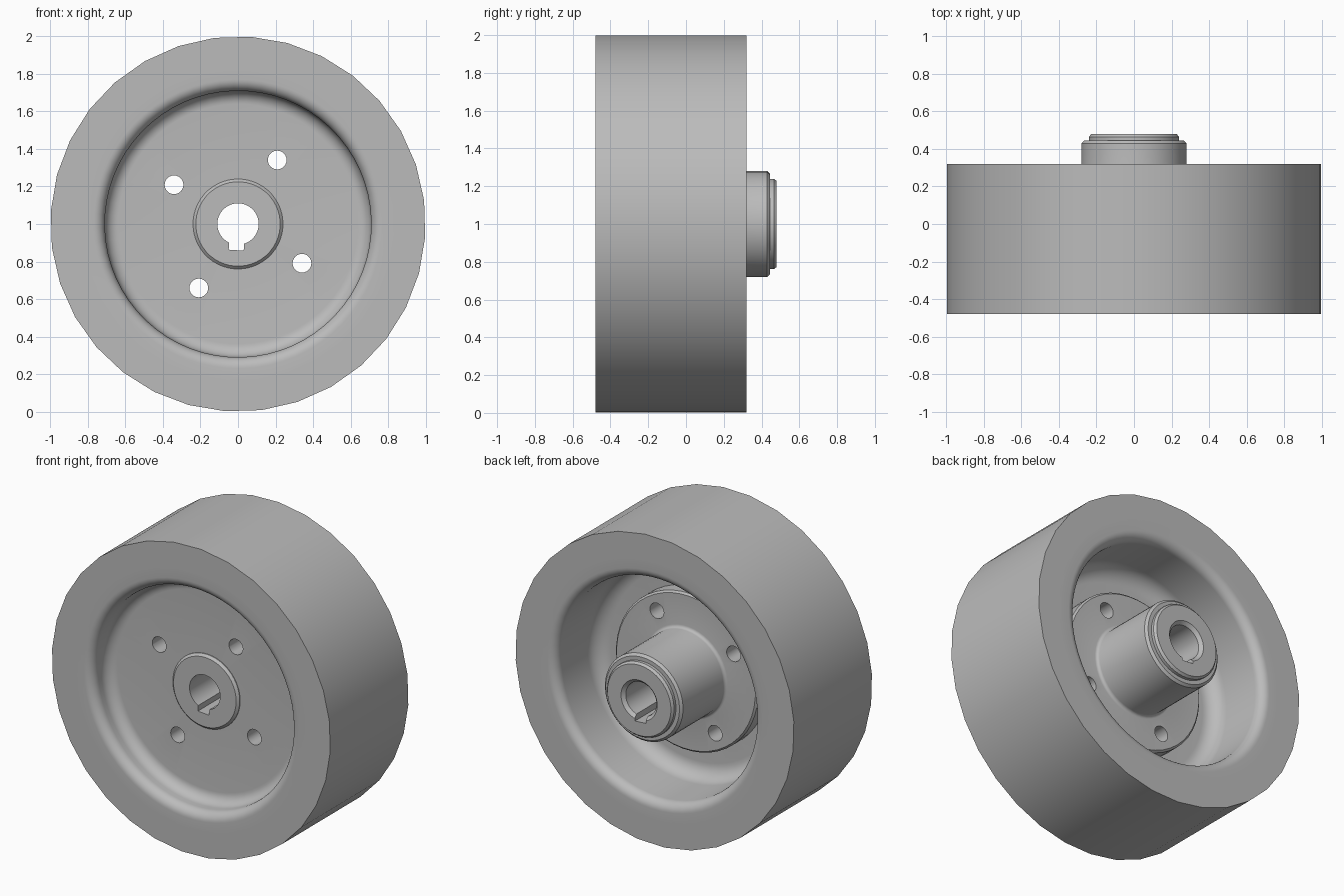
import bpy
import bmesh
from math import cos, sin, radians, pi
from mathutils import Matrix, Vector

default = bpy.data.objects.get("Cube")
if default:
    bpy.data.objects.remove(default, do_unlink=True)

# One grey for the whole wheel
steel = bpy.data.materials.new("grey_metal")
steel.use_nodes = True
steel.diffuse_color = (0.5, 0.5, 0.5, 1)
steel.node_tree.nodes["Principled BSDF"].inputs["Base Color"].default_value = (0.5, 0.5, 0.5, 1)

AXLE_Z = 1.0
TURN = radians(4)      # the whole wheel is rolled slightly


def arc(r, y, radius, start, end, steps=8):
    """Points of a fillet in the (radius, y) profile plane."""
    angles = [radians(start + (end - start) * i / steps) for i in range(steps + 1)]
    return [(r + radius * cos(a), y + radius * sin(a)) for a in angles]


def finish(name, bm):
    bmesh.ops.recalc_face_normals(bm, faces=bm.faces)
    mesh = bpy.data.meshes.new(name)
    bm.to_mesh(mesh)
    bm.free()
    mesh.materials.append(steel)
    obj = bpy.data.objects.new(name, mesh)
    bpy.context.collection.objects.link(obj)
    return obj


def revolve(name, profile, segments):
    """Spin a closed (radius, y) profile about the axle."""
    bm = bmesh.new()
    rings = []
    for i in range(segments):
        a = 2 * pi * i / segments - TURN
        rings.append([bm.verts.new((r * cos(a), y, AXLE_Z + r * sin(a))) for r, y in profile])
    n = len(profile)
    for i, ring in enumerate(rings):
        nxt = rings[(i + 1) % segments]
        for j in range(n):
            k = (j + 1) % n
            bm.faces.new((ring[j], ring[k], nxt[k], nxt[j]))
    return finish(name, bm)


def cut(target, cutters):
    for cutter in cutters:
        mod = target.modifiers.new("cut", 'BOOLEAN')
        mod.operation = 'DIFFERENCE'
        mod.solver = 'EXACT'
        mod.object = cutter
        bpy.context.view_layer.objects.active = target
        bpy.ops.object.modifier_apply(modifier=mod.name)


# Tyre: plain band around the rim
tyre = revolve("tyre", [(1, -0.48), (1, 0.32), (0.83, 0.32), (0.83, -0.48)], 32)

# Rim: rounded lips, filleted dishes and a web in between
rim_profile = (
    [(0.84, -0.48)]
    + arc(0.77, -0.42, 0.06, 270, 180)
    + arc(0.64, -0.39, 0.07, 0, 90)
    + [(0.2, -0.32), (0.2, -0.1)]
    + arc(0.61, 0, 0.1, 270, 360)
    + arc(0.77, 0.26, 0.06, 180, 90)
    + [(0.84, 0.32)])
rim = revolve("rim", rim_profile, 64)

# Hub: front collar, bolting flange, barrel and stepped end
hub_profile = (
    [(0.12, -0.34), (0.225, -0.34), (0.24, -0.325), (0.24, -0.2), (0.51, -0.2),
     (0.51, -0.012), (0.498, 0)]
    + arc(0.3, 0.02, 0.02, 270, 180, 4)
    + [(0.28, 0.43), (0.265, 0.445), (0.24, 0.445), (0.24, 0.465), (0.228, 0.48),
       (0.13, 0.48), (0.11, 0.46), (0.11, -0.34)])
hub_profile[0] = (0.111, -0.34)
hub = revolve("hub", hub_profile[1:], 48)

# Keyway cutter along the bottom of the bore
spin = Matrix.Translation((0, 0, AXLE_Z)) @ Matrix.Rotation(TURN, 4, 'Y')
bm = bmesh.new()
bmesh.ops.create_cube(bm, size=1, matrix=spin @ Matrix.Translation((0, 0, -0.09))
                      @ Matrix.Diagonal((0.08, 1.4, 0.1, 1)))
key_cutter = finish("key_cutter", bm)

# Four bolt hole cutters
bolt_cutters = []
for i in range(4):
    a = radians(58.5 + 90 * i)
    bm = bmesh.new()
    place = (Matrix.Translation(Vector((0.4 * cos(a), 0, AXLE_Z + 0.4 * sin(a))))
             @ Matrix.Rotation(pi / 2, 4, 'X'))
    bmesh.ops.create_cone(bm, cap_ends=True, segments=24, radius1=0.05, radius2=0.05,
                          depth=1.2, matrix=place)
    bolt_cutters.append(finish("bolt_cutter", bm))

cut(hub, [key_cutter] + bolt_cutters)
cut(rim, bolt_cutters)
for cutter in [key_cutter] + bolt_cutters:
    bpy.data.objects.remove(cutter, do_unlink=True)

# Smooth the round walls, keep the machined edges crisp
for obj in (tyre, rim, hub):
    bpy.ops.object.select_all(action='DESELECT')
    obj.select_set(True)
    bpy.context.view_layer.objects.active = obj
    bpy.ops.object.shade_smooth_by_angle(angle=radians(30))
